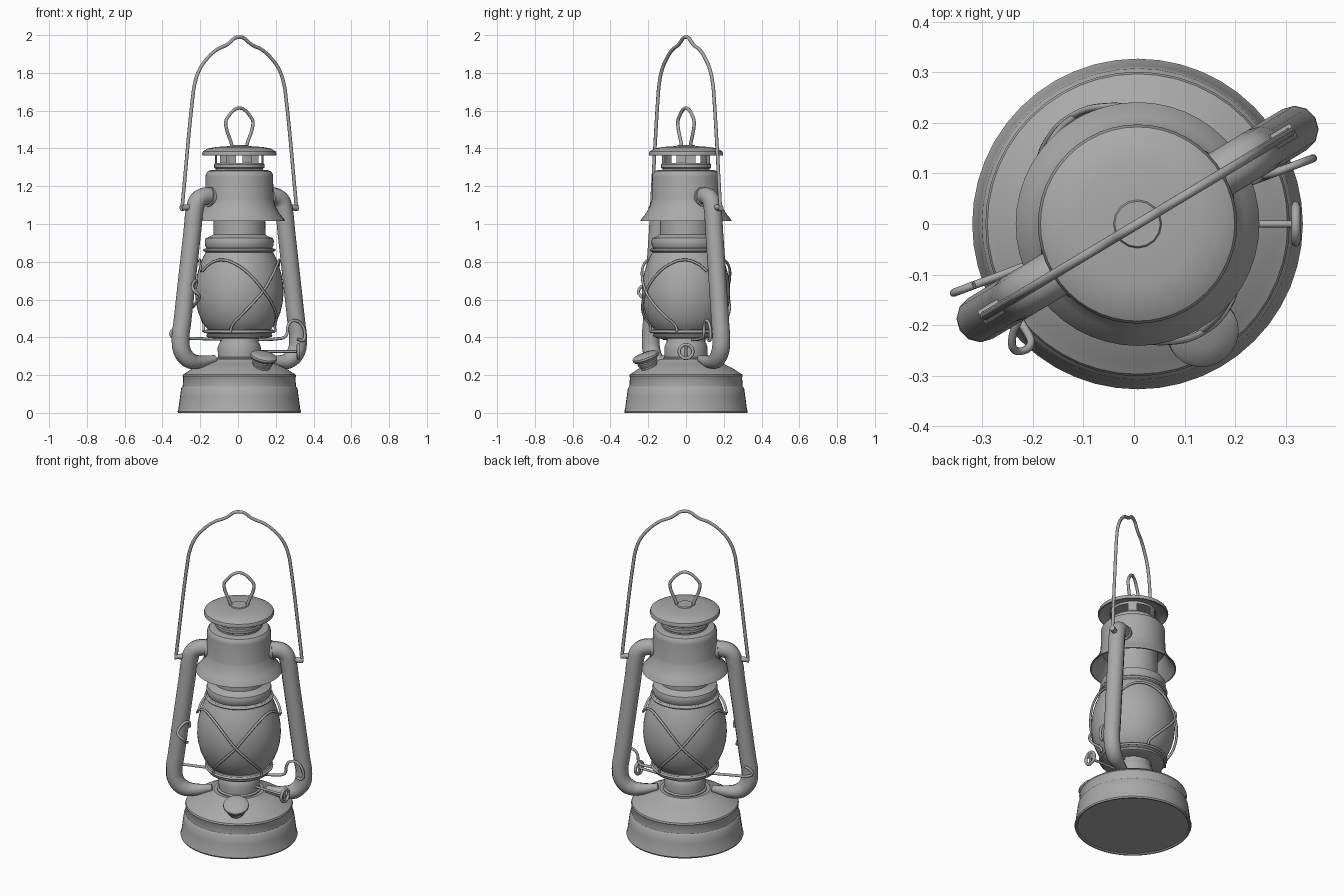
import bpy, bmesh, math
from mathutils import Vector, Matrix

CX = 0.007                      # lantern axis
A = math.radians(31)            # direction of the side tubes and handle
SEG = 48

metal = bpy.data.materials.new("grey_metal")
metal.diffuse_color = (0.4, 0.4, 0.4, 1)


def finish(ob, angle=35):
    bpy.ops.object.select_all(action='DESELECT')
    ob.select_set(True)
    bpy.context.view_layer.objects.active = ob
    if ob.type == 'CURVE':
        bpy.ops.object.convert(target='MESH')
    ob = bpy.context.view_layer.objects.active
    ob.data.materials.clear()
    ob.data.materials.append(metal)
    bpy.ops.object.shade_smooth_by_angle(angle=math.radians(angle))
    return ob


def lathe(name, profile, matrix=None, skip=None, segs=SEG):
    """Turn an (r, z) profile about the z axis; skip(ring, step) leaves openings."""
    bm = bmesh.new()
    rings = []
    for r, z in profile:
        if r < 1e-5:
            rings.append([bm.verts.new((0, 0, z))] * segs)
        else:
            rings.append([bm.verts.new((r * math.cos(2 * math.pi * i / segs),
                                        r * math.sin(2 * math.pi * i / segs), z))
                          for i in range(segs)])
    for k in range(len(rings) - 1):
        lo, hi = rings[k], rings[k + 1]
        for i in range(segs):
            if skip and skip(k, i):
                continue
            j = (i + 1) % segs
            loop = [lo[i], lo[j], hi[j], hi[i]]
            bm.faces.new(list(dict.fromkeys(loop)))
    bm.transform(matrix or Matrix.Translation((CX, 0, 0)))
    bmesh.ops.recalc_face_normals(bm, faces=bm.faces)
    me = bpy.data.meshes.new(name)
    bm.to_mesh(me)
    bm.free()
    ob = bpy.data.objects.new(name, me)
    bpy.context.collection.objects.link(ob)
    return finish(ob)


def wire(name, pts, radius, sides=2, radii=None, cyclic=False, res=6):
    """Round rod through points."""
    cu = bpy.data.curves.new(name, 'CURVE')
    cu.dimensions = '3D'
    cu.bevel_depth = radius
    cu.bevel_resolution = sides
    cu.resolution_u = res
    cu.use_fill_caps = True
    sp = cu.splines.new('BEZIER')
    sp.bezier_points.add(len(pts) - 1)
    sp.use_cyclic_u = cyclic
    for i, (bp, p) in enumerate(zip(sp.bezier_points, pts)):
        bp.co = p
        bp.handle_left_type = bp.handle_right_type = 'AUTO'
        bp.radius = radii[i] if radii else 1
    ob = bpy.data.objects.new(name, cu)
    bpy.context.collection.objects.link(ob)
    return finish(ob, 50)


def side(r, z, s=1, ang=A):
    """Point in the upright plane of the tubes."""
    return (CX + s * r * math.cos(ang), s * r * math.sin(ang), z)


def mirrored(half):
    """Symmetric path, half given from the outer end to the top centre."""
    return [side(r, z, -1) for r, z in half] + [side(r, z) for r, z in reversed(half[:-1])]


# Fuel tank with rolled bottom rim and stepped shoulder
lathe("fuel_tank", [(0, 0.006), (0.31, 0.006), (0.316, 0), (0.324, 0), (0.327, 0.008), (0.323, 0.018),
                    (0.314, 0.085), (0.308, 0.13), (0.300, 0.14), (0.297, 0.188), (0.301, 0.195),
                    (0.297, 0.204), (0.278, 0.215), (0.25, 0.235), (0.2, 0.259), (0.15, 0.275),
                    (0.14, 0.284), (0, 0.284)])

# Burner body and the plate carrying the globe
lathe("burner", [(0.122, 0.275), (0.122, 0.29), (0.113, 0.296), (0.115, 0.345), (0.108, 0.365),
                 (0.102, 0.375), (0.102, 0.405), (0, 0.405)])
lathe("globe_plate", [(0, 0.398), (0.15, 0.395), (0.172, 0.403), (0.175, 0.412), (0.168, 0.418),
                      (0.18, 0.425), (0.183, 0.434), (0.176, 0.442), (0, 0.442)])

# Glass globe
GLOBE = [(0.165, 0.44), (0.178, 0.455), (0.196, 0.48), (0.217, 0.53), (0.229, 0.58), (0.234, 0.63),
         (0.232, 0.68), (0.224, 0.73), (0.21, 0.78), (0.192, 0.825), (0.176, 0.855)]
lathe("globe", GLOBE)


def globe_r(z):
    for (r0, z0), (r1, z1) in zip(GLOBE, GLOBE[1:]):
        if z0 <= z <= z1:
            return r0 + (r1 - r0) * (z - z0) / (z1 - z0)
    return 0.18


# Collar above the globe, running up inside the hood
lathe("globe_collar", [(0, 0.85), (0.178, 0.85), (0.187, 0.857), (0.184, 0.867), (0.174, 0.872),
                       (0.181, 0.885), (0.183, 0.91), (0.178, 0.925), (0.15, 0.936), (0.138, 0.945),
                       (0.136, 1.13)])

# Hood with flared skirt, open underneath
lathe("hood", [(0.136, 1.13), (0.172, 1.12), (0.185, 1.085), (0.205, 1.05), (0.234, 1.016),
               (0.241, 1.017), (0.239, 1.024), (0.213, 1.055), (0.193, 1.09), (0.184, 1.12),
               (0.181, 1.13), (0.179, 1.25), (0.177, 1.265), (0.166, 1.28), (0.15, 1.285),
               (0.125, 1.285)])

# Chimney band with vent windows
lathe("chimney", [(0.125, 1.28), (0.125, 1.293), (0.133, 1.298), (0.133, 1.315), (0.128, 1.322),
                  (0.128, 1.366), (0.128, 1.385)],
      skip=lambda k, i: k == 4 and (i + 1) % 8 in (1, 2, 3, 4, 5))

# Chimney cap
lathe("cap", [(0, 1.384), (0.14, 1.381), (0.17, 1.375), (0.19, 1.362), (0.195, 1.363),
              (0.197, 1.372), (0.192, 1.385), (0.165, 1.4), (0.12, 1.408), (0.06, 1.412), (0, 1.413)])

# Finger loop on the cap
wire("cap_loop", mirrored([(0.03, 1.405), (0.043, 1.412), (0.052, 1.435), (0.083, 1.52), (0.083, 1.545),
                           (0.066, 1.572), (0.025, 1.608), (0, 1.614)]), 0.009)
lathe("loop_foot", [(0, 1.418), (0.045, 1.418), (0.05, 1.408)], segs=16)

# Carrying handle with a hump at the top
wire("carry_handle", mirrored([(0.29, 1.085), (0.335, 1.08), (0.35, 1.09), (0.349, 1.12), (0.341, 1.2),
                               (0.288, 1.67), (0.277, 1.735), (0.25, 1.81), (0.2, 1.875), (0.135, 1.925),
                               (0.085, 1.945), (0.06, 1.96), (0.03, 1.983), (0, 1.989)]), 0.0095)

# Side air tubes, from the hood down to the tank, with handle ears
TUBE = [(0.15, 1.14), (0.21, 1.147), (0.255, 1.127), (0.276, 1.07), (0.289, 0.97), (0.352, 0.48),
        (0.363, 0.39), (0.352, 0.325), (0.31, 0.28), (0.25, 0.27), (0.15, 0.285)]
for s, label in ((1, "right"), (-1, "left")):
    wire(label + "_air_tube", [side(r, z, s) for r, z in TUBE], 0.047, 4,
         [1] * 8 + [0.95, 0.75, 0.45])
    wire(label + "_handle_ear", [side(0.28, 1.09, s), side(0.36, 1.085, s)], 0.016)
    wire(label + "_tube_collar", [side(0.16, 1.141, s), side(0.19, 1.145, s)], 0.055, 4)

# Crossed guard wires on both faces of the globe
GUARD = [(-88, 0.75), (-75, 0.79), (-58, 0.81), (-35, 0.785), (-15, 0.72), (0, 0.645),
         (15, 0.575), (30, 0.51), (43, 0.458), (45, 0.43)]
for face, base in (("front", A - math.pi / 2), ("back", A + math.pi / 2)):
    for m in (1, -1):
        pts = []
        for deg, z in GUARD:
            a = base + m * math.radians(deg)
            r = max(globe_r(z), 0.172) + 0.012 + (0.004 if m > 0 else 0)
            pts.append((CX + r * math.cos(a), r * math.sin(a), z))
        wire(face + "_guard_wire", pts, 0.007)
for z, r in ((0.43, 0.184), (0.862, 0.185)):
    wire("guard_ring", [(CX + r * math.cos(i * math.pi / 6), r * math.sin(i * math.pi / 6), z)
                        for i in range(12)], 0.007, cyclic=True)

# Globe lifting crank passing under the plate
B = math.radians(20.5)
wire("lift_crank", [side(r, z, 1, B) for r, z in
                    [(-0.345, 0.455), (-0.375, 0.44), (-0.388, 0.415), (-0.36, 0.398), (-0.3, 0.395),
                     (0.24, 0.395), (0.265, 0.41), (0.275, 0.46), (0.295, 0.485), (0.33, 0.485),
                     (0.355, 0.465), (0.37, 0.42), (0.362, 0.385), (0.33, 0.39)]], 0.008)

# Small latch wire on the left tube
wire("latch_wire", [(-0.24, -0.15, 0.56), (-0.225, -0.19, 0.58), (-0.205, -0.24, 0.62),
                    (-0.235, -0.25, 0.65), (-0.24, -0.22, 0.68), (-0.22, -0.17, 0.70),
                    (-0.225, -0.15, 0.66)], 0.008)

# Wick adjuster: stem and ring-shaped wheel
wire("wick_stem", [(0.1, 0, 0.325), (0.328, 0, 0.325)], 0.007)
wire("wick_wheel", [(0.32, 0.036 * math.cos(i * math.pi / 4), 0.325 + 0.036 * math.sin(i * math.pi / 4))
                    for i in range(8)], 0.009, cyclic=True)
wire("wick_wheel_spoke", [(0.32, 0, 0.29), (0.32, 0, 0.36)], 0.007)

# Filler neck and cap, tilted outwards on the tank shoulder
tilt = Vector((0.2, -0.33, 0.92)).to_track_quat('Z', 'Y').to_matrix().to_4x4()
lathe("filler_cap", [(0.04, -0.075), (0.045, -0.045), (0.05, -0.04), (0.056, -0.02), (0.052, -0.015),
                     (0.066, -0.008), (0.072, 0.002), (0.071, 0.012), (0.062, 0.019), (0.03, 0.023),
                     (0, 0.024)],
      Matrix.Translation((0.135, -0.212, 0.291)) @ tilt, segs=28)
